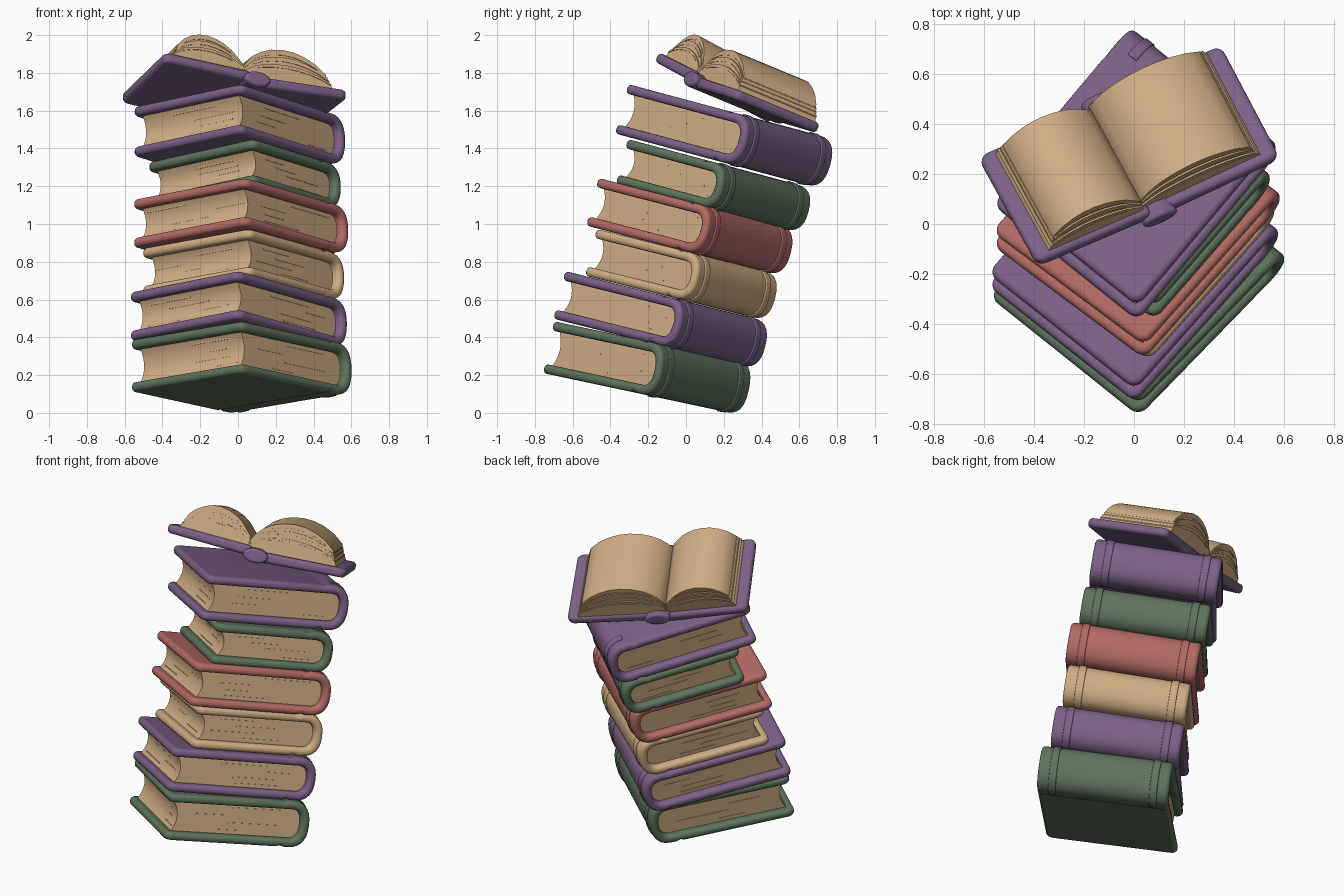
import bpy, bmesh, math, random
from mathutils import Matrix, Vector

if "Cube" in bpy.data.objects:
    bpy.data.objects.remove(bpy.data.objects["Cube"])

random.seed(4)


def material(name, r, g, b):
    m = bpy.data.materials.new(name)
    m.diffuse_color = (r, g, b, 1)
    m.use_nodes = True
    m.node_tree.nodes["Principled BSDF"].inputs["Base Color"].default_value = m.diffuse_color
    return m


PURPLE = material("purple cloth", 0.20, 0.12, 0.24)
GREEN = material("green cloth", 0.11, 0.175, 0.105)
RED = material("red cloth", 0.45, 0.145, 0.13)
TAN = material("tan paper", 0.63, 0.42, 0.23)


def finish(name, bm, mat, matrix, bevel=0.0):
    """Turn a bmesh into a placed, smooth shaded object."""
    bm.transform(matrix)
    bmesh.ops.recalc_face_normals(bm, faces=bm.faces[:])
    me = bpy.data.meshes.new(name)
    bm.to_mesh(me)
    bm.free()
    me.materials.append(mat)
    me.shade_smooth()
    me.set_sharp_from_angle(angle=math.radians(45))
    ob = bpy.data.objects.new(name, me)
    bpy.context.collection.objects.link(ob)
    if bevel:
        mod = ob.modifiers.new("soft edges", 'BEVEL')
        mod.width = bevel
        mod.segments = 3
        mod.limit_method = 'ANGLE'
        mod.angle_limit = math.radians(40)
    return ob


def prism(name, pts, half, mat, matrix, bevel=0.0, corner=0, radius=0.045):
    """Extrude an x-z outline along y; corner = -1/1 rounds the board corners on that x side."""
    bm = bmesh.new()
    rows = [[bm.verts.new((x, y, z)) for x, z in pts] for y in (-half, half)]
    n = len(pts)
    bm.faces.new(rows[0])
    bm.faces.new(rows[1][::-1])
    for i in range(n):
        j = (i + 1) % n
        bm.faces.new((rows[0][i], rows[1][i], rows[1][j], rows[0][j]))
    if corner:
        edge_x = max(corner * x for x, z in pts)
        picked = [e for e in bm.edges
                  if all(abs(corner * v.co.x - edge_x) < 1e-4 for v in e.verts)
                  and abs(e.verts[0].co.y - e.verts[1].co.y) < 1e-4]
        bmesh.ops.bevel(bm, geom=picked, offset=radius, segments=5,
                        profile=0.5, affect='EDGES')
    return finish(name, bm, mat, matrix, bevel)


def tilted(x, y, z, tilt):
    return Matrix.Translation((x, y, z)) @ Matrix.Rotation(math.radians(-tilt), 4, 'X')


def spine_arc(a, t, off, steps=14):
    """Rounded spine outline from top to bottom, offset inward by off."""
    out = []
    for i in range(steps + 1):
        ang = math.pi / 2 - math.pi * i / steps
        c, s = max(math.cos(ang), 0.0), math.sin(ang)
        out.append((a / 2 - 0.115 + (0.115 - off) * c ** 0.82,
                    math.copysign(abs(s) ** 0.82, s) * (t / 2 - off)))
    return out


def closed_book(label, mat, u, v, t, place):
    """u runs from fore edge to spine, v along the spine; they need not be square."""
    u, v = Vector(u), Vector(v)
    a, b = u.length, v.length
    skew = Matrix.Identity(4)
    skew.col[0][:2] = u / a
    skew.col[1][:2] = v / b
    M = tilted(*place) @ skew
    c = 0.05
    # wrap-around cover with a shallow hinge groove
    hinge = [(a / 2 - 0.19, 0), (a / 2 - 0.165, 0.008), (a / 2 - 0.14, 0)]
    outer = [(-a / 2, t / 2)] + [(x, t / 2 - d) for x, d in hinge]
    outer += spine_arc(a, t, 0)
    outer += [(x, d - t / 2) for x, d in reversed(hinge)] + [(-a / 2, -t / 2)]
    inner = [(-a / 2, c - t / 2)] + spine_arc(a, t, c)[::-1] + [(-a / 2, t / 2 - c)]
    prism(label + "_cover", outer + inner, b / 2, mat, M, 0.02, corner=-1)

    # page block with a hollow fore edge
    h = t / 2 - c + 0.006
    hp = b / 2 - 0.045

    def fore(z):
        return -a / 2 + 0.038 + 0.032 * (1 - (z / h) ** 2)

    pts = spine_arc(a, t, c - 0.006)
    pts += [(fore(h * k / 4), h * k / 4) for k in range(-4, 5)]
    prism(label + "_pages", pts, hp, TAN, M)

    # raised bands around the spine
    band = spine_arc(a, t, -0.006) + spine_arc(a, t, 0.015)[::-1]
    for side, y in (("head", -b / 2 + 0.09), ("tail", b / 2 - 0.09)):
        prism(label + "_spine_band_" + side, band, 0.022, mat,
              M @ Matrix.Translation((0, y, 0)), 0.005)

    # slightly raised page edges
    bm = bmesh.new()

    def sheet(x, y, z, sx, sy, sz):
        bmesh.ops.create_cube(bm, size=1, matrix=Matrix.Translation((x, y, z))
                              @ Matrix.Diagonal((sx, sy, sz, 1)))

    for k in range(4):
        z = h * (-0.66 + 0.44 * k + random.uniform(-0.08, 0.08))
        ln = random.uniform(0.14, 0.32)
        x = random.uniform(fore(z) + ln / 2 + 0.03, a / 2 - 0.1 - ln / 2)
        sheet(x, 0, z, ln, 2 * hp + 0.006, 0.006)
        ln = random.uniform(0.1, 0.3)
        y = random.uniform(-hp + ln / 2, hp - ln / 2)
        sheet(fore(z) + 0.008, y, z, 0.02, ln, 0.006)
    finish(label + "_page_edges", bm, TAN, M)


# stack of closed books: label, cloth, width, spine direction, thickness, placement
for book in (
    ("bottom_green_book", GREEN, (0.59, 0.62), (-0.60, 0.49), 0.28, (0.015, -0.202, 0.236, 12)),
    ("lower_purple_book", PURPLE, (0.58, 0.67), (-0.59, 0.48), 0.26, (0.0, -0.13, 0.49, 14)),
    ("tan_book", TAN, (0.51, 0.59), (-0.58, 0.44), 0.255, (0.025, -0.02, 0.73, 14)),
    ("red_book", RED, (0.55, 0.64), (-0.61, 0.47), 0.26, (0.012, 0.025, 0.983, 14.5)),
    ("upper_green_book", GREEN, (0.47, 0.56), (-0.57, 0.49), 0.245, (0.032, 0.15, 1.20, 15)),
    ("upper_purple_book", PURPLE, (0.56, 0.69), (-0.58, 0.48), 0.27, (0.005, 0.207, 1.463, 15)),
):
    closed_book(*book)

# open book lying on top
M = tilted(-0.02, 0.27, 1.69, 22.5) @ Matrix.Rotation(math.radians(26), 4, 'Z')
board = [(0.03, -0.055), (0.54, -0.032), (0.54, 0.022), (0.03, 0.005)]
page_top = [(0.0, 0.06), (0.02, 0.10), (0.05, 0.14), (0.09, 0.17), (0.14, 0.192),
            (0.20, 0.203), (0.26, 0.200), (0.32, 0.183), (0.38, 0.153), (0.435, 0.108)]


def page_x(x, sx, wide):
    """Mirror a page position, with the gutter a little left of the spine."""
    x = 0.46 * (x / 0.46) ** (0.8 if sx < 0 else 0.95)
    return sx * x * wide - 0.055 * (1 - x / 0.46)


for side, sx, shift, twist, tall in (("left", -1, 0.0, 5, 0.92), ("right", 1, 0.015, 0, 1.0)):
    S = M @ Matrix.Rotation(math.radians(-twist), 4, 'X')
    prism("open_" + side + "_board", [(sx * x, z) for x, z in board], 0.27,
          PURPLE, S, 0.02, corner=sx, radius=0.04)
    # page stack in three steps, each lower one slightly larger
    P = S @ Matrix.Translation((0, shift, 0))
    for k, scale in enumerate((1.0, 0.78, 0.55)):
        wide, half = 1 + 0.02 * k, 0.23 + 0.007 * k
        scale *= tall
        top = [(page_x(x, sx, wide), z * scale) for x, z in page_top]
        foot = [(page_x(0.46, sx, wide), 0.01), (page_x(0, sx, wide), -0.01)]
        prism("open_%s_pages_%d" % (side, k + 1), top + foot, half, TAN, P)
        # loose sheet showing at the page edges
        f = scale * 0.87
        mid = [(page_x(x, sx, wide), z * f) for x, z in page_top[2:]]
        mid.append((page_x(0.443, sx, wide), 0.108 * f - 0.002))
        under = [(x, z - 0.005) for x, z in mid[::-1]]
        prism("open_%s_sheet_%d" % (side, k + 1), mid + under, half + 0.003, TAN, P)

# rounded spine of the open book
rod = [(0.075 * math.cos(i * math.pi / 10), -0.022 + 0.042 * math.sin(i * math.pi / 10))
       for i in range(20)]
prism("open_spine", rod, 0.295, PURPLE, M, 0.014)
